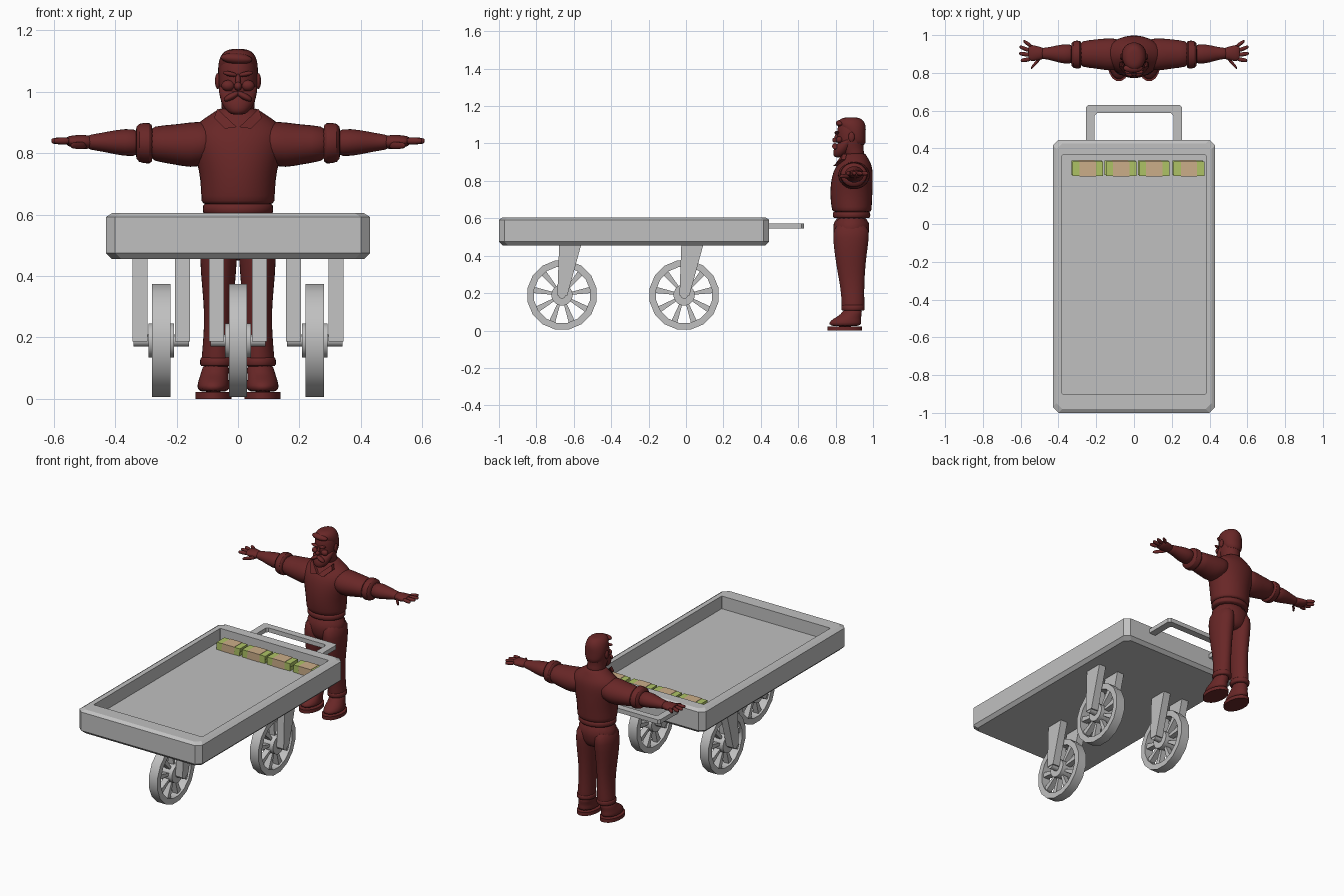
import bpy, bmesh, math
from mathutils import Vector

old = bpy.data.objects.get("Cube")
if old:
    bpy.data.objects.remove(old, do_unlink=True)


def material(name, rgb):
    m = bpy.data.materials.new(name)
    m.use_nodes = True
    m.diffuse_color = (*rgb, 1)
    m.node_tree.nodes["Principled BSDF"].inputs["Base Color"].default_value = (*rgb, 1)
    return m


GREY = material("cart_grey", (0.53, 0.53, 0.53))
RED = material("dark_red", (0.14, 0.02, 0.02))
GREEN = material("note_green", (0.42, 0.54, 0.13))
TAN = material("paper_band_tan", (0.6, 0.42, 0.25))


def skin(name, rings, mat, closed=False, smooth=None, subdiv=0):
    """Join rings of points into a solid; closed makes a tube loop."""
    bm = bmesh.new()
    vs = [[bm.verts.new(p) for p in r] for r in rings]
    pairs = list(zip(vs, vs[1:])) + ([(vs[-1], vs[0])] if closed else [])
    n = len(vs[0])
    for a, b in pairs:
        for i in range(n):
            j = (i + 1) % n
            bm.faces.new((a[i], a[j], b[j], b[i]))
    if not closed:
        bm.faces.new(vs[0])
        bm.faces.new(vs[-1])
    bmesh.ops.recalc_face_normals(bm, faces=bm.faces)
    me = bpy.data.meshes.new(name)
    bm.to_mesh(me)
    bm.free()
    me.materials.append(mat)
    ob = bpy.data.objects.new(name, me)
    bpy.context.collection.objects.link(ob)
    if subdiv:
        ob.modifiers.new("smooth", 'SUBSURF').levels = subdiv
        ob.modifiers["smooth"].render_levels = subdiv
    if smooth:
        bpy.ops.object.select_all(action='DESELECT')
        ob.select_set(True)
        bpy.context.view_layer.objects.active = ob
        bpy.ops.object.shade_smooth_by_angle(angle=math.radians(smooth))
    return ob


def circle(n=16):
    return [(math.cos(math.tau * (i + .5) / n), math.sin(math.tau * (i + .5) / n)) for i in range(n)]


def body_z(name, rows, s=1):
    """Vertical soft form; rows are z, x, y, x radius, y radius."""
    return skin(name, [[(s * (x + rx * c), y + ry * d, z) for c, d in circle()]
                       for z, x, y, rx, ry in rows], RED, smooth=60, subdiv=1)


def body_x(name, rows, s=1):
    """Sideways soft form; rows are x, y, z, y radius, z radius."""
    return skin(name, [[(s * x, y + ry * c, z + rz * d) for c, d in circle()]
                       for x, y, z, ry, rz in rows], RED, smooth=60, subdiv=1)


def ball(name, loc, size, rot=(0, 0, 0)):
    bpy.ops.mesh.primitive_uv_sphere_add(segments=16, ring_count=10, location=loc, rotation=rot)
    ob = bpy.context.object
    ob.name, ob.scale = name, size
    ob.data.materials.append(RED)
    bpy.ops.object.shade_smooth()


def box(name, x0, x1, y0, y1, z0, z1, mat):
    return skin(name, [[(x0, y0, z), (x1, y0, z), (x1, y1, z), (x0, y1, z)] for z in (z0, z1)], mat)


# Cart tray: chamfered outline stepped up the outside and down into the bed
def outline(hx, y0, y1, z, c):
    return [(-hx + c, y0, z), (hx - c, y0, z), (hx, y0 + c, z), (hx, y1 - c, z),
            (hx - c, y1, z), (-hx + c, y1, z), (-hx, y1 - c, z), (-hx, y0 + c, z)]


outer = [outline(.43 - i, -1 + i, .445 - i, z, .03)
         for z, i in ((.455, .02), (.475, 0), (.592, 0), (.605, .02))]
bed = [outline(.38, -.9, .365, z, .002) for z in (.605, .525)]
skin("cart_tray", outer + bed, GREY)

# Push handle: one bent bar
bar = []
for ix, iy, z in ((.254, .63, .545), (.254, .63, .572), (.208, .587, .572), (.208, .587, .545)):
    bar.append([(-ix, .43, z), (-ix, iy - .012, z), (-ix + .012, iy, z),
                (ix - .012, iy, z), (ix, iy - .012, z), (ix, .43, z)])
skin("push_handle", [list(r) for r in zip(*bar)], GREY)


# Wheels with spokes, hub and fork
def wheel(name, cx, cy, cz=.19):
    ring = circle(16)

    def rim_loop(r, x):
        return [(cx + x, cy + r * c, cz + r * d) for c, d in ring]
    skin(name + "_rim", [rim_loop(r, x) for r, x in
         ((.188, -.03), (.188, .03), (.152, .03), (.152, -.03))], GREY, closed=True, smooth=30)
    skin(name + "_hub", [rim_loop(.057, x) for x in (-.042, .042)], GREY, smooth=30)
    skin(name + "_axle", [rim_loop(.02, x) for x in (-.09, .09)], GREY, smooth=30)
    for k in range(9):
        a = math.tau * (k + .25) / 9
        out, side = Vector((0, math.cos(a), math.sin(a))), Vector((0, -math.sin(a), math.cos(a)))
        hub = Vector((cx, cy, cz))
        rings = [[hub + out * r + side * w * u + Vector((.018 * v, 0, 0))
                  for u, v in ((-1, -1), (1, -1), (1, 1), (-1, 1))]
                 for r, w in ((.045, .007), (.157, .017))]
        skin(f"{name}_spoke_{k}", rings, GREY)
    for s in (-1, 1):
        prof = ((-.025, .187), (.028, .187), (.103, .46), (-.015, .46))
        skin(f"{name}_fork_{'left' if s > 0 else 'right'}",
             [[(cx + s * x, cy + y, z) for y, z in prof] for x in (.045, .094)], GREY)


wheel("front_wheel", 0, -.663)
wheel("rear_left_wheel", .25, -.01)
wheel("rear_right_wheel", -.25, -.01)

# Bundles of notes with paper bands, two layers slightly shifted
for i, x in enumerate((-.245, -.068, .107, .291)):
    for layer in range(2):
        dx, z = (-.006 if layer == 0 else 0), .525 + layer * .026
        box(f"note_bundle_{i}_{layer}", x - .081 + dx, x + .081 + dx,
            .253 - dx, .33 - dx, z, z + .024, GREEN)
        box(f"paper_band_{i}_{layer}", x - .043 + dx, x + .043 + dx,
            .251 - dx, .332 - dx, z - .001, z + .026, TAN)

# Man: shirt, waistband and trousers
body_z("shirt", [(.63, 0, .887, .116, .1), (.64, 0, .887, .122, .108), (.68, 0, .884, .123, .112),
                 (.74, 0, .884, .128, .116), (.8, 0, .887, .145, .114), (.85, 0, .893, .158, .108),
                 (.885, 0, .9, .15, .095), (.912, 0, .905, .115, .075), (.938, 0, .903, .072, .062),
                 (.95, 0, .9, .058, .058)])
body_z("waistband", [(.6, 0, .885, .114, .1), (.605, 0, .885, .118, .103),
                     (.632, 0, .885, .118, .103), (.637, 0, .885, .112, .098)])
body_z("trouser_seat", [(.45, 0, .885, .05, .06), (.48, 0, .883, .1, .088),
                        (.53, 0, .883, .124, .1), (.62, 0, .885, .116, .1)])

for s, side in ((1, "left"), (-1, "right")):
    # Legs and boots
    body_z(side + "_trouser_leg", [(.58, .058, .884, .058, .096), (.5, .063, .882, .064, .1),
           (.4, .064, .88, .058, .086), (.3, .063, .884, .048, .073), (.22, .065, .89, .047, .064),
           (.15, .068, .893, .05, .062), (.12, .069, .893, .052, .062), (.11, .069, .893, .045, .055)], s)
    body_z(side + "_trouser_cuff", [(.105, .069, .893, .052, .06), (.109, .069, .893, .056, .064),
           (.134, .069, .893, .056, .064), (.138, .069, .893, .05, .06)], s)
    body_z(side + "_boot", [(.02, .08, .85, .054, .09), (.045, .08, .851, .054, .088),
           (.065, .079, .862, .049, .074), (.085, .075, .885, .046, .056), (.12, .07, .893, .044, .052)], s)
    skin(side + "_boot_sole", [[(s * (.08 + .06 * c), .849 + .094 * d, z) for c, d in circle()]
                               for z in (0, .022)], RED, smooth=40)

    # Sleeves, forearms and hands
    body_x(side + "_sleeve", [(.06, .9, .84, .085, .06), (.13, .897, .828, .088, .078),
           (.18, .9, .827, .082, .071), (.24, .9, .83, .074, .062), (.3, .9, .832, .068, .056)], s)
    body_x(side + "_sleeve_cuff", [(.278, .897, .832, .066, .056), (.282, .897, .832, .077, .07),
           (.328, .897, .834, .075, .066), (.334, .897, .834, .05, .046)], s)
    body_x(side + "_forearm", [(.31, .9, .834, .052, .046), (.37, .9, .835, .054, .046),
           (.42, .902, .836, .042, .036), (.46, .903, .836, .031, .028), (.5, .903, .836, .031, .023)], s)
    body_x(side + "_palm", [(.47, .903, .836, .028, .02), (.5, .903, .836, .036, .025),
           (.54, .905, .838, .045, .021), (.563, .907, .84, .042, .013)], s)
    fingers = [(.54, .94, .585, .968), (.55, .918, .606, .938),
               (.55, .895, .608, .903), (.545, .873, .6, .865), (.49, .885, .545, .825)]
    for k, (x0, y0, x1, y1) in enumerate(fingers):
        z = .84 if k < 4 else .825
        name = f"{side}_finger_{k}" if k < 4 else side + "_thumb"
        body_x(name, [(x0 + (x1 - x0) * t, y0 + (y1 - y0) * t, z, r, r)
                      for t, r in ((0, .011), (.5, .012), (.9, .01), (1, .006))], s)

    # Collar flap
    flap = ((.004, .806, .885), (.068, .85, .945), (.078, .842, .915), (.042, .798, .88))
    skin(side + "_collar", [[(s * x, y + d, z) for x, y, z in flap] for d in (-.012, .01)], RED)

    # Paired face parts
    ball(side + "_ear", (s * .066, .885, 1.035), (.009, .017, .026))
    ball(side + "_brow", (s * .026, .806, 1.058), (.024, .012, .008), (0, s * -.2, 0))
    ball(side + "_cheek", (s * .032, .82, 1.02), (.022, .018, .018))
    ball(side + "_moustache", (s * .021, .797, .985), (.028, .016, .011), (0, s * .5, 0))

# Head, hair, nose and beard
body_z("head", [(.92, 0, .9, .056, .056), (.955, 0, .895, .054, .058), (.975, 0, .882, .057, .067),
                (1.01, 0, .88, .063, .073), (1.05, 0, .882, .065, .076), (1.09, 0, .883, .062, .075),
                (1.115, 0, .884, .05, .062), (1.128, 0, .885, .03, .04)])
body_z("hair", [(.985, 0, .92, .045, .04), (1.02, 0, .908, .062, .054), (1.06, 0, .9, .067, .062),
                (1.09, 0, .889, .066, .075), (1.115, 0, .881, .06, .074), (1.132, 0, .882, .045, .058),
                (1.14, 0, .883, .025, .035)])
ball("forelock", (-.005, .825, 1.108), (.052, .024, .018), (0, .08, 0))
body_z("beard", [(.925, 0, .815, .02, .018), (.935, 0, .82, .036, .034), (.96, 0, .832, .054, .046),
                 (.985, 0, .845, .061, .05), (1.01, 0, .86, .065, .042), (1.03, 0, .875, .064, .02)])
ball("nose", (0, .798, 1.018), (.013, .016, .014))
ball("nose_bridge", (0, .806, 1.035), (.009, .012, .024), (-.25, 0, 0))
